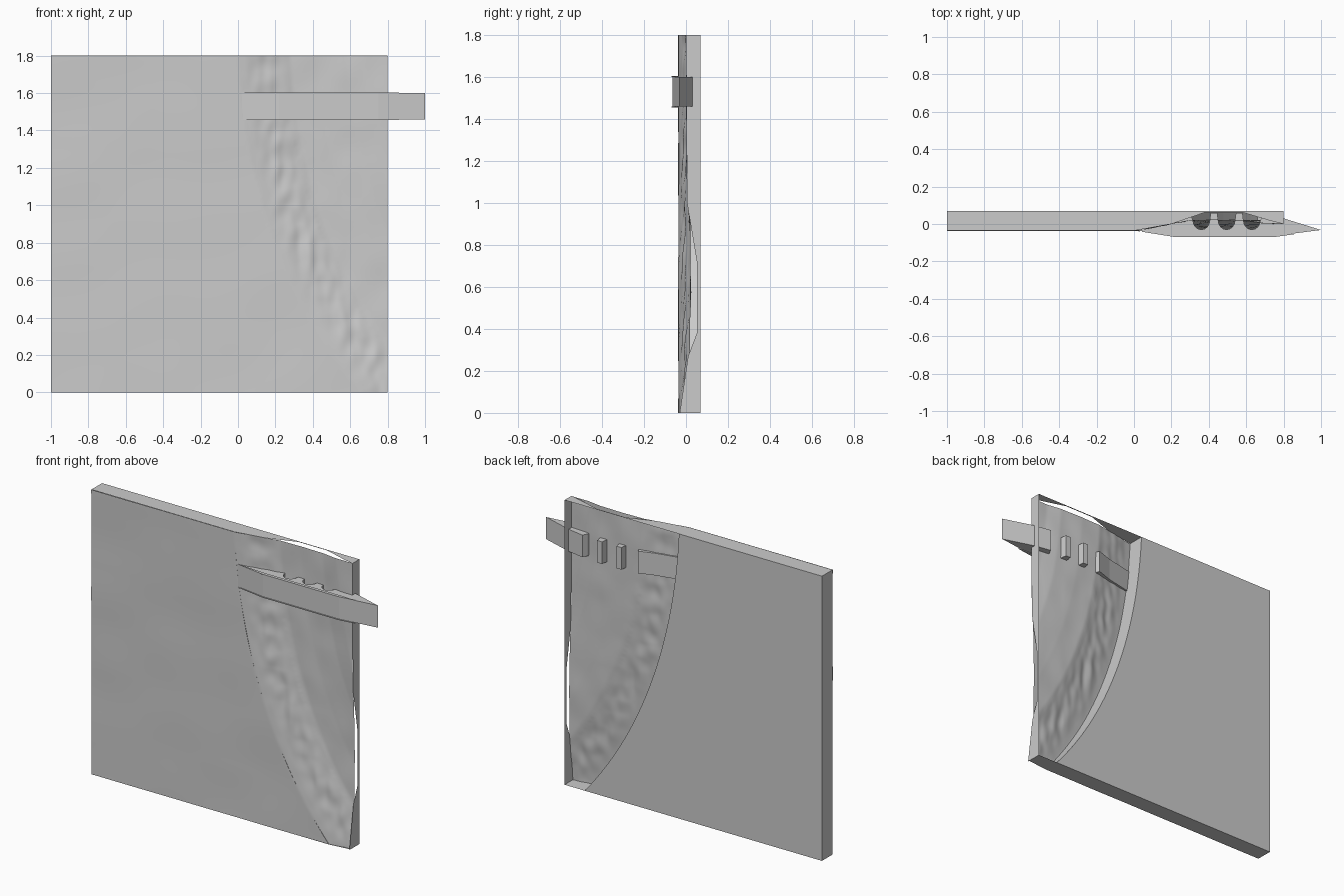
import bpy, bmesh
from math import exp, pi, cos
from mathutils import Vector, noise, geometry

if "Cube" in bpy.data.objects:
    bpy.data.objects.remove(bpy.data.objects["Cube"])

BACK, FRONT = 0.07, -0.036


def make_object(name, bm):
    mesh = bpy.data.meshes.new(name)
    bm.to_mesh(mesh)
    bm.free()
    ob = bpy.data.objects.new(name, mesh)
    bpy.context.collection.objects.link(ob)
    return ob


def add_face(bm, points):
    return bm.faces.new([bm.verts.new(p) for p in points])


def prism(name, outline, z0, z1):
    """Extrude an x-y outline upward."""
    bm = bmesh.new()
    face = add_face(bm, [(x, y, z0) for x, y in outline])
    ret = bmesh.ops.extrude_face_region(bm, geom=[face])
    verts = [g for g in ret["geom"] if isinstance(g, bmesh.types.BMVert)]
    bmesh.ops.translate(bm, verts=verts, vec=(0, 0, z1 - z0))
    bmesh.ops.recalc_face_normals(bm, faces=bm.faces)
    return make_object(name, bm)


def lookup(table, v):
    """Piecewise-linear profile."""
    for (a, ya), (b, yb) in zip(table, table[1:]):
        if v <= b:
            return ya + (yb - ya) * max(0, v - a) / (b - a)
    return table[-1][1]


# Curved border between solid slab and hollow region (x, z)
curve = [(p.x, p.y) for p in geometry.interpolate_bezier(
    Vector((0, 1.8)), Vector((0.04, 1.0)), Vector((0.32, 0.4)), Vector((0.66, 0)), 28)]


def border_distance(x, z):
    best = 9
    side = lookup(sorted((b, a) for a, b in curve), z)
    for (ax, az), (bx, bz) in zip(curve, curve[1:]):
        dx, dz = bx - ax, bz - az
        t = min(1, max(0, ((x - ax) * dx + (z - az) * dz) / (dx * dx + dz * dz)))
        best = min(best, (x - ax - t * dx) ** 2 + (z - az - t * dz) ** 2)
    return best ** 0.5 if x > side else 0


# Front relief sheet: flat on the left, rough sloping band, shallow basin
depth = [(0, FRONT), (0.04, -0.03), (0.1, -0.018), (0.2, 0.0), (0.28, 0.018),
         (0.42, 0.022), (0.58, 0.018), (0.68, 0.004), (0.85, 0.0)]
bm = bmesh.new()
N = 170
rows = []
for j in range(N + 1):
    row = []
    for i in range(N + 1):
        x, z = -1 + 1.8 * i / N, 1.8 * j / N
        d = border_distance(x, z) if x > -0.02 else 0
        y = lookup(depth, d)
        y += 0.004 * noise.noise((x * 2.2, z * 3, 4.0))
        band = exp(-((d - 0.15) / 0.09) ** 2) if d > 0 else 0
        y += 0.009 * band * noise.noise((x * 17, z * 10, 1.0))
        if d > 0.25:
            y += 0.004 * noise.noise((x * 7, z * 5, 8.0))
        row.append(bm.verts.new((x, y, z)))
    rows.append(row)
for j in range(N):
    for i in range(N):
        f = bm.faces.new((rows[j][i], rows[j][i + 1], rows[j + 1][i + 1], rows[j + 1][i]))
        f.smooth = True
make_object("front_relief", bm)

# Slab behind the sheet: flat back, curved inner wall, thin outer walls
bm = bmesh.new()
add_face(bm, [(-1, BACK, 0), (-1, BACK, 1.8)] + [(x, BACK, z) for x, z in curve])
for (ax, az), (bx, bz) in zip(curve, curve[1:]):
    add_face(bm, [(ax, FRONT, az), (bx, FRONT, bz), (bx, BACK, bz), (ax, BACK, az)])
add_face(bm, [(-1, FRONT, 0), (-1, FRONT, 1.8), (-1, BACK, 1.8), (-1, BACK, 0)])
bottom = [(-1, FRONT), (0.66, FRONT), (0.8, -0.02), (0.8, BACK), (-1, BACK)]
add_face(bm, [(x, y, 0) for x, y in reversed(bottom)])
top = [(-1, FRONT), (0, FRONT), (0.2, 0), (0.38, 0.062), (0.58, 0.062),
       (0.72, 0.02), (0.8, 0), (0.8, BACK), (-1, BACK)]
add_face(bm, [(x, y, 1.8) for x, y in top])
right = [(0, -0.03), (0.27, 0.01), (0.38, 0.052), (0.72, 0.052), (1, 0.005),
         (1.8, 0), (1.8, BACK), (0, BACK)]
add_face(bm, [(0.8, y, z) for z, y in reversed(right)])
bmesh.ops.remove_doubles(bm, verts=bm.verts, dist=0.0005)
make_object("slab_shell", bm)

# Crossbar with three scalloped notches cut in its back
outline = [(0.0, -0.032), (0.22, -0.064), (0.75, -0.064), (1.0, -0.032),
           (0.8, 0.03), (0.69, 0.05)]
for centre in (0.63, 0.495, 0.36):
    for k in range(9):
        a = pi * k / 8
        outline.append((centre + 0.045 * cos(a), 0.02 - 0.05 * (1 - cos(a) ** 2) ** 0.5))
    if centre > 0.4:
        outline += [(centre - 0.05, 0.06), (centre - 0.085, 0.06)]
outline += [(0.305, 0.045), (0.2, 0.01)]
prism("crossbar", outline, 1.46, 1.6)

# Thin lips along the front edges of the crossbar
lip = [(0.02, -0.038), (0.22, -0.07), (0.75, -0.07), (0.86, -0.054),
       (0.75, -0.05), (0.22, -0.05)]
for z in (1.456, 1.6):
    prism("crossbar_lip", lip, z, z + 0.004)
